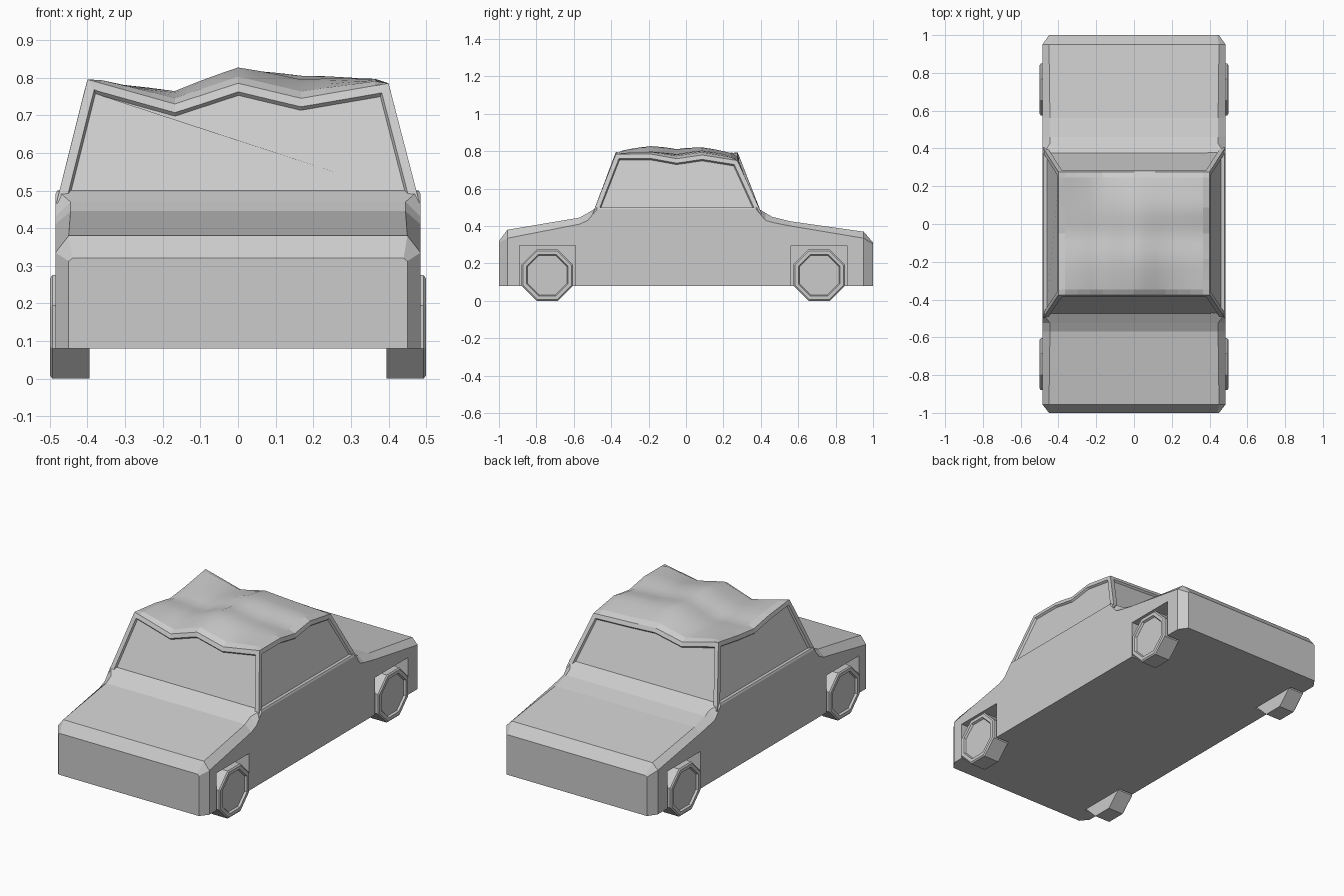
import bpy, bmesh, math
from mathutils import Matrix

if "Cube" in bpy.data.objects:
    bpy.data.objects.remove(bpy.data.objects["Cube"])


def finish(bm, name):
    bmesh.ops.recalc_face_normals(bm, faces=bm.faces)
    me = bpy.data.meshes.new(name)
    bm.to_mesh(me)
    bm.free()
    ob = bpy.data.objects.new(name, me)
    bpy.context.collection.objects.link(ob)
    return ob


def box(name, x0, x1, y0, y1, z0, z1):
    bm = bmesh.new()
    bmesh.ops.create_cube(bm, size=1)
    for v in bm.verts:
        v.co = ((x0 + x1) / 2 + v.co.x * (x1 - x0),
                (y0 + y1) / 2 + v.co.y * (y1 - y0),
                (z0 + z1) / 2 + v.co.z * (z1 - z0))
    return finish(bm, name)


# Lower body: cross-sections lofted along y (y, outer x, inner x, shoulder z, top z)
stations = [
    (-1.0, .45, .44, .312, .32), (-.955, .485, .45, .335, .38),
    (-.57, .485, .445, .41, .445), (-.525, .485, .445, .43, .47),
    (-.475, .485, .48, .49, .5), (.375, .485, .48, .49, .5),
    (.425, .485, .445, .43, .47), (.46, .485, .445, .42, .45),
    (.56, .485, .445, .40, .425), (.95, .485, .45, .335, .37),
    (1.0, .45, .44, .305, .312)]
bm = bmesh.new()
rings = []
for y, xo, xi, zs, zt in stations:
    pts = [(-xo, .08), (xo, .08), (xo, zs), (xi, zt), (-xi, zt), (-xo, zs)]
    rings.append([bm.verts.new((x, y, z)) for x, z in pts])
for a, b in zip(rings, rings[1:]):
    for i in range(6):
        j = (i + 1) % 6
        bm.faces.new((a[i], a[j], b[j], b[i]))
bm.faces.new(rings[0])
bm.faces.new(rings[-1])
body = finish(bm, "body")

# Square wheel arches and octagonal wheels
for end, yc, y0, y1 in (("front", -.742, -.89, -.592), ("rear", .712, .562, .862)):
    for side, s in (("right", 1), ("left", -1)):
        xs = sorted((s * .396, s * .6))
        cut = box("arch_cutter", xs[0], xs[1], y0, y1, 0, .295)
        cut.hide_render = True
        cut.hide_viewport = True
        mod = body.modifiers.new("arch", 'BOOLEAN')
        mod.object = cut
        mod.operation = 'DIFFERENCE'
        mod.solver = 'EXACT'

        bm = bmesh.new()
        r = .1375 / math.cos(math.pi / 8)
        bmesh.ops.create_cone(bm, cap_ends=True, segments=8, radius1=r, radius2=r, depth=.098)
        bmesh.ops.rotate(bm, verts=bm.verts, matrix=Matrix.Rotation(math.pi / 8, 3, 'Z'))
        bm.normal_update()
        cap = [f for f in bm.faces if f.normal.z > .9]
        for thick, depth in ((.008, .006), (.02, 0), (.006, -.012)):
            bmesh.ops.inset_region(bm, faces=cap, thickness=thick, depth=depth)
        bmesh.ops.rotate(bm, verts=bm.verts, matrix=Matrix.Rotation(s * math.pi / 2, 3, 'Y'))
        bmesh.ops.translate(bm, verts=bm.verts, vec=(s * .444, yc, .1375))
        finish(bm, f"{end}_{side}_wheel")

# Dented roof edges: heights at the knots along each edge
knots = (-1, -.42, 0, .42, 1)
front = (.795, .73, .785, .745, .785)
rear = (.795, .735, .77, .76, .75)
left = (.795, .775, .75, .765, .795)
right = (.785, .785, .76, .78, .75)


def edge(h, t):
    for i in range(4):
        if t <= knots[i + 1]:
            k = (t - knots[i]) / (knots[i + 1] - knots[i])
            return h[i] + (h[i + 1] - h[i]) * k


def roof_z(u, v):
    a, b = (u + 1) / 2, (v + 1) / 2
    z = (1 - b) * edge(front, u) + b * edge(rear, u)
    z += (1 - a) * edge(left, v) + a * edge(right, v)
    z -= ((1 - b) * ((1 - a) * front[0] + a * front[4])
          + b * ((1 - a) * rear[0] + a * rear[4]))
    lip = .01 if max(abs(u), abs(v)) < .99 else 0
    return z + lip + .05 * (1 - u * u) * (1 - v * v)


# Cabin: smooth crumpled roof, four sides with recessed windows
ts = [-1, -.91, -.75, -.58, -.42, -.28, -.14, 0, .14, .28, .42, .58, .75, .91, 1]
n = len(ts)
bm = bmesh.new()
grid = [[bm.verts.new((.4 * u, -.05 + .325 * v, roof_z(u, v))) for u in ts] for v in ts]
for j in range(n - 1):
    for i in range(n - 1):
        f = bm.faces.new((grid[j][i], grid[j][i + 1], grid[j + 1][i + 1], grid[j + 1][i]))
        f.smooth = 0 < i < n - 2 and 0 < j < n - 2
fl, fr, br, bl = [bm.verts.new(p) for p in (
    (-.483, -.5, .465), (.483, -.5, .465), (.483, .405, .465), (-.483, .405, .465))]
sides = [
    bm.faces.new([fl, fr] + grid[0][::-1]),
    bm.faces.new([fr, br] + [row[-1] for row in grid][::-1]),
    bm.faces.new([br, bl] + grid[-1]),
    bm.faces.new([bl, fl] + [row[0] for row in grid])]
bm.faces.new((fl, bl, br, fr))
bmesh.ops.recalc_face_normals(bm, faces=bm.faces)
bmesh.ops.inset_individual(bm, faces=sides, thickness=.024, depth=0, use_even_offset=True)
bmesh.ops.inset_individual(bm, faces=sides, thickness=.005, depth=-.012, use_even_offset=True)
finish(bm, "cabin")
